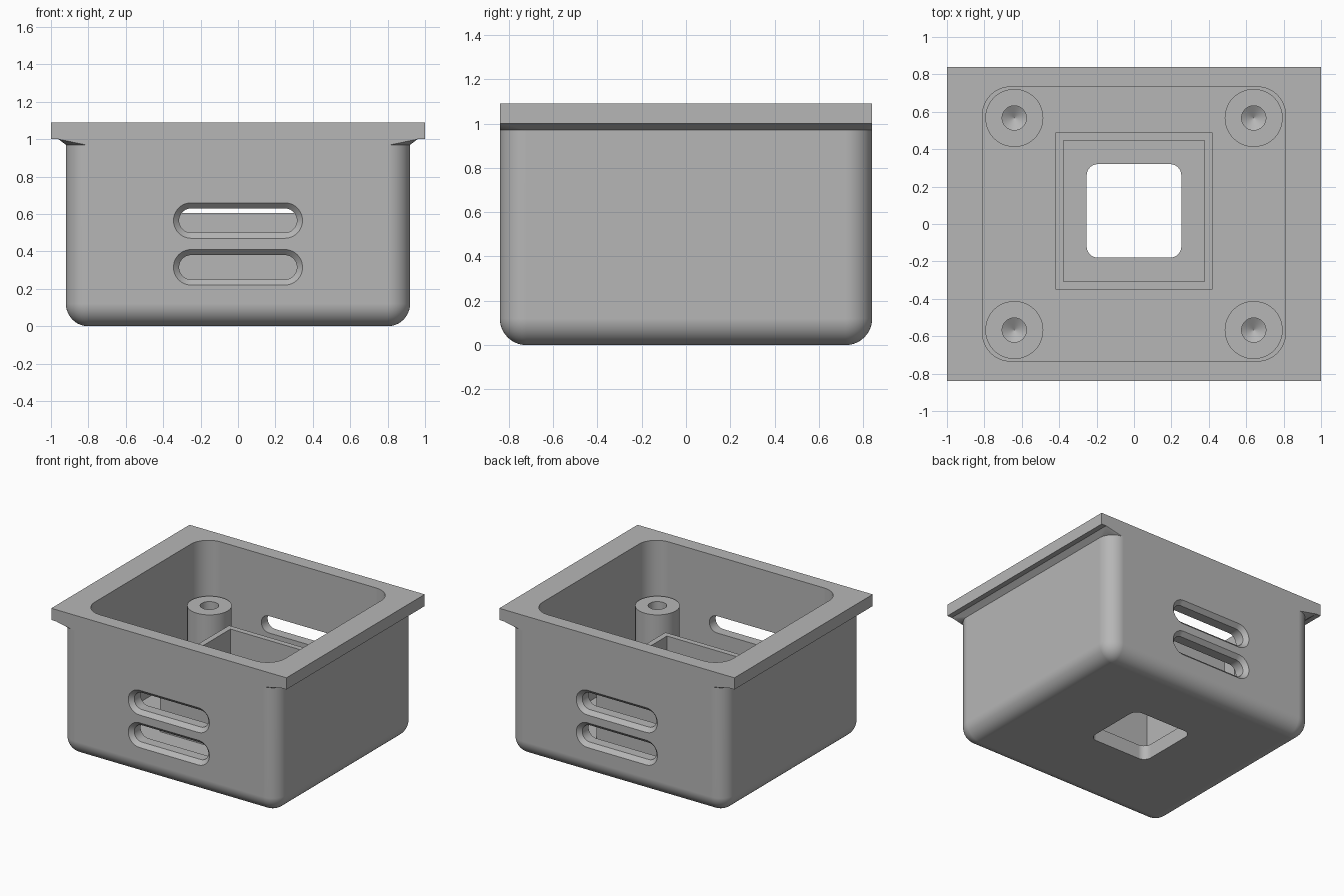
import bpy
import bmesh
from math import sin, cos, pi, radians
from mathutils import Matrix

if "Cube" in bpy.data.objects:
    bpy.data.objects.remove(bpy.data.objects["Cube"], do_unlink=True)

grey = bpy.data.materials.new("plain grey")
grey.use_nodes = True
grey.diffuse_color = (0.47, 0.47, 0.47, 1)
grey.node_tree.nodes["Principled BSDF"].inputs["Base Color"].default_value = grey.diffuse_color

SEG = 12  # steps in each rounded corner


def outline(hx, hy, r):
    """Rounded rectangle with half sizes hx, hy and corner radius r."""
    pts = []
    for q, (sx, sy) in enumerate([(1, 1), (-1, 1), (-1, -1), (1, -1)]):
        for i in range(SEG + 1):
            a = (q + i / SEG) * pi / 2
            pts.append((sx * (hx - r) + r * cos(a), sy * (hy - r) + r * sin(a)))
    return pts


def loft(name, sections, matrix=Matrix(), ring=False):
    """Skin rounded rectangles (z, hx, hy, r); ring joins the last to the first."""
    bm = bmesh.new()
    loops = [[bm.verts.new((x, y, z)) for x, y in outline(hx, hy, r)]
             for z, hx, hy, r in sections]
    pairs = list(zip(loops, loops[1:]))
    if ring:
        pairs.append((loops[-1], loops[0]))
    else:
        bm.faces.new(loops[0])
        bm.faces.new(loops[-1])
    for low, high in pairs:
        for i in range(len(low)):
            j = (i + 1) % len(low)
            bm.faces.new((low[i], low[j], high[j], high[i]))
    bmesh.ops.remove_doubles(bm, verts=bm.verts, dist=1e-5)
    bmesh.ops.recalc_face_normals(bm, faces=bm.faces)
    bm.transform(matrix)
    mesh = bpy.data.meshes.new(name)
    bm.to_mesh(mesh)
    bm.free()
    mesh.materials.append(grey)
    obj = bpy.data.objects.new(name, mesh)
    bpy.context.collection.objects.link(obj)
    return obj


def activate(obj):
    bpy.ops.object.select_all(action="DESELECT")
    obj.select_set(True)
    bpy.context.view_layer.objects.active = obj


def cut(obj, cutter):
    mod = obj.modifiers.new("cut", "BOOLEAN")
    mod.operation = "DIFFERENCE"
    mod.solver = "EXACT"
    mod.object = cutter
    cutter.hide_render = True
    activate(obj)
    bpy.ops.object.modifier_apply(modifier=mod.name)
    bpy.data.objects.remove(cutter, do_unlink=True)


def smooth(obj):
    activate(obj)
    bpy.ops.object.shade_smooth_by_angle(angle=radians(25))
    obj.modifiers.new("even shading", "WEIGHTED_NORMAL").keep_sharp = True


# Box body: rounded bottom, straight sides, flared corner support and flange
HX, HY, R = 0.92, 0.84, 0.12
sections = []
for i in range(SEG + 1):
    a = i / SEG * pi / 2
    inset = R * (1 - sin(a))
    sections.append((R * (1 - cos(a)), HX - inset, HY - inset, R * sin(a)))
sections += [(0.97, HX, HY, R), (1.0, 0.96, HY, 0), (1.0, 1.0, HY, 0), (1.09, 1.0, HY, 0)]
body = loft("box_body", sections)

# Cavity and rounded square opening in the floor
FLOOR = 0.11
cut(body, loft("cavity_cutter", [(FLOOR, 0.81, 0.733, 0.15), (1.3, 0.81, 0.733, 0.15)]))
shift = Matrix.Translation((0, 0.07, 0))
cut(body, loft("floor_cutter", [(-0.1, 0.253, 0.25, 0.06), (0.3, 0.253, 0.25, 0.06)], shift))

# Two chamfered vent slots through the front and back walls
for z in (0.315, 0.565):
    place = Matrix.Translation((0, 0, z)) @ Matrix.Rotation(pi / 2, 4, "X")
    slot = [(d, 0.315 + g, 0.065 + g, 0.065 + g)
            for d, g in ((-0.86, 0.05), (-0.81, 0), (0.81, 0), (0.86, 0.05))]
    cut(body, loft("slot_cutter", slot, place))
smooth(body)

# Square collar around the floor opening
base, top = FLOOR - 0.01, 0.605
loft("inner_collar", [(base, 0.42, 0.42, 0), (top, 0.42, 0.42, 0),
                      (top, 0.377, 0.377, 0), (base, 0.377, 0.377, 0)], shift, ring=True)

# Four screw posts with drilled holes
post = [(base, 0.155), (0.67, 0.155), (0.67, 0.065), (0.3, 0.065), (0.26, 0.001)]
for sx, side in ((1, "left"), (-1, "right")):
    for sy, end in ((-1, "front"), (1, "back")):
        place = Matrix.Translation((0.64 * sx, 0.567 * sy, 0))
        smooth(loft(f"screw_post_{end}_{side}", [(z, r, r, r) for z, r in post], place))
